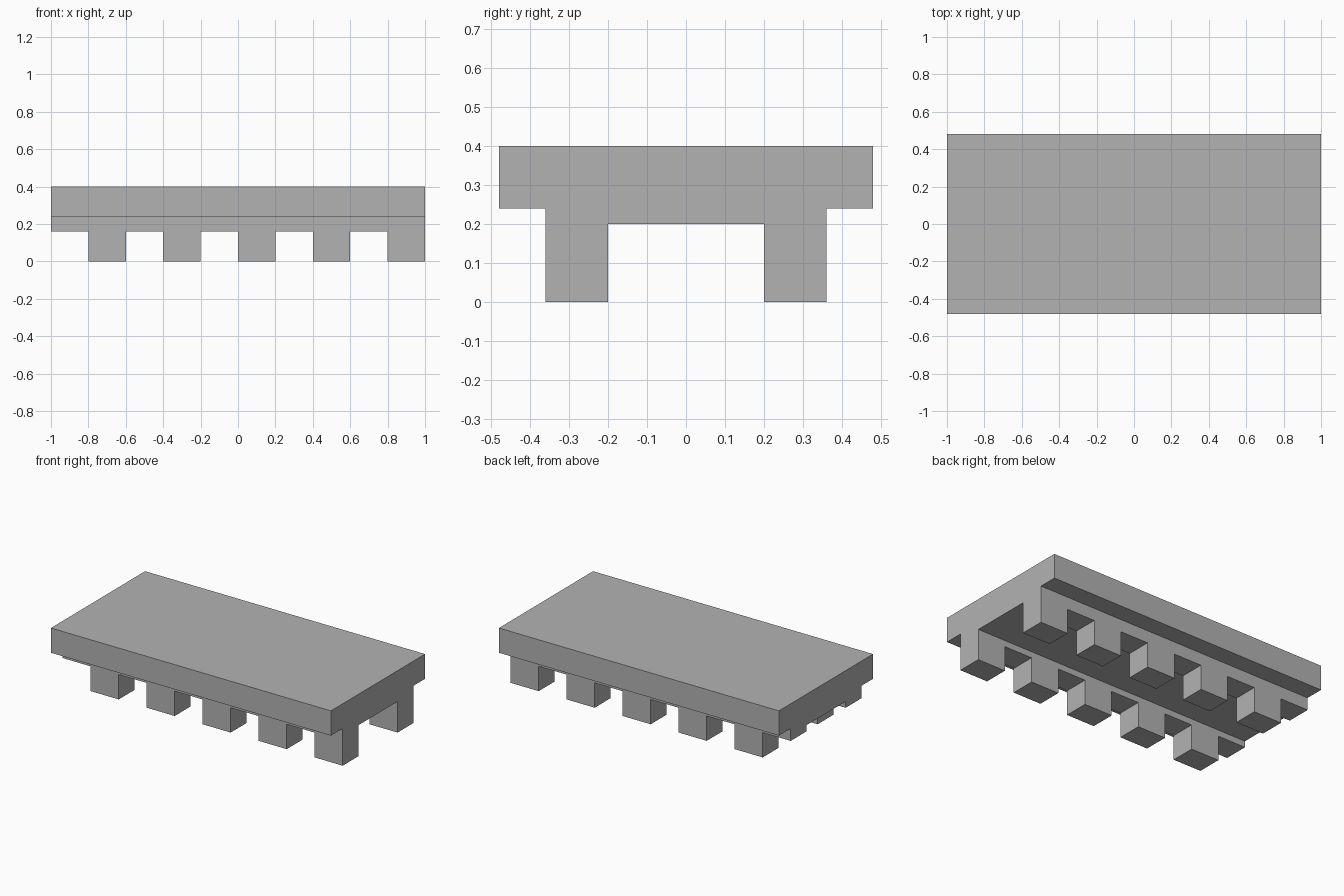
import bpy
import bmesh
from mathutils import Matrix, Vector

cube = bpy.data.objects.get("Cube")
if cube:
    bpy.data.objects.remove(cube, do_unlink=True)

grey = bpy.data.materials.new("plain_grey")
grey.use_nodes = True
colour = (0.45, 0.45, 0.45, 1)
grey.diffuse_color = colour
grey.node_tree.nodes["Principled BSDF"].inputs["Base Color"].default_value = colour


def add_object(name, bm):
    bmesh.ops.recalc_face_normals(bm, faces=bm.faces)
    mesh = bpy.data.meshes.new(name)
    bm.to_mesh(mesh)
    bm.free()
    mesh.materials.append(grey)
    obj = bpy.data.objects.new(name, mesh)
    bpy.context.collection.objects.link(obj)
    return obj


# Slab with two full-length rails: half profile mirrored, then extruded along x
half = [(0.2, 0.2), (0.2, 0), (0.36, 0), (0.36, 0.24), (0.48, 0.24), (0.48, 0.4)]
profile = half + [(-y, z) for y, z in reversed(half)]
bm = bmesh.new()
face = bm.faces.new([bm.verts.new((-1, y, z)) for y, z in profile])
swept = bmesh.ops.extrude_face_region(bm, geom=[face])["geom"]
bmesh.ops.translate(bm, vec=Vector((2, 0, 0)),
                    verts=[v for v in swept if isinstance(v, bmesh.types.BMVert)])
slab = add_object("slab_with_legs", bm)

# Evenly spaced notches that leave five legs on each rail
bm = bmesh.new()
for i in range(5):
    left, right = -1 + 0.4 * i, -0.8 + 0.4 * i
    if i == 0:
        left -= 0.1  # run past the open end
    place = Matrix.Translation(((left + right) / 2, 0, 0.03))
    size = Matrix.Diagonal((right - left, 0.9, 0.26, 1))
    bmesh.ops.create_cube(bm, size=1, matrix=place @ size)
cutter = add_object("notch_cutter", bm)
cutter.hide_render = True
cutter.hide_viewport = True

notch = slab.modifiers.new("leg_notches", "BOOLEAN")
notch.operation = "DIFFERENCE"
notch.solver = "EXACT"
notch.object = cutter

# Bake the notches and drop the helper
bpy.context.view_layer.update()
graph = bpy.context.evaluated_depsgraph_get()
baked = bpy.data.meshes.new_from_object(slab.evaluated_get(graph))
slab.modifiers.clear()
slab.data = baked
bpy.data.objects.remove(cutter, do_unlink=True)
